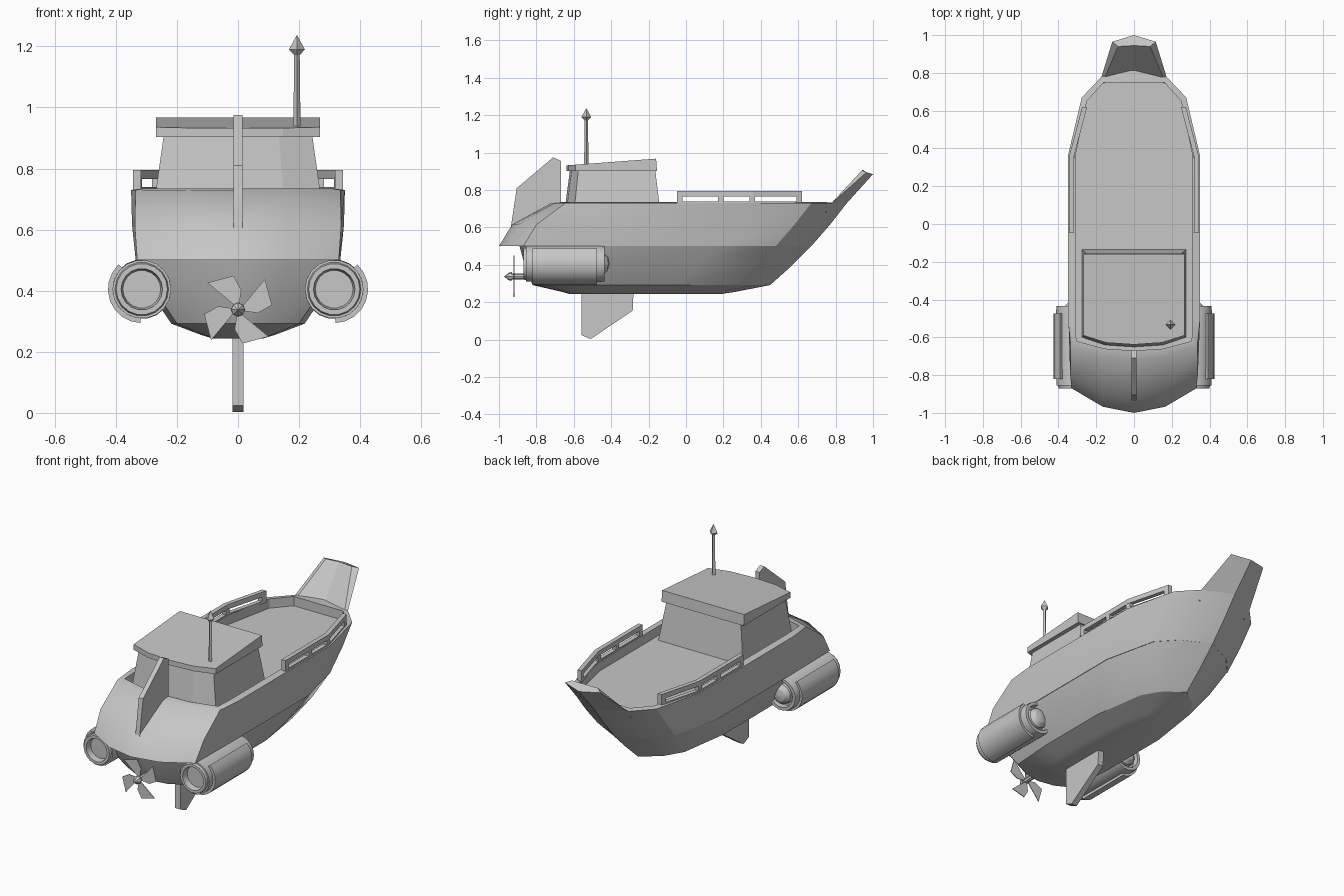
import bpy, bmesh, math

if "Cube" in bpy.data.objects:
    bpy.data.objects.remove(bpy.data.objects["Cube"])

grey = bpy.data.materials.new("hull grey")
grey.diffuse_color = (0.57, 0.57, 0.57, 1)
grey.use_nodes = True
grey.node_tree.nodes["Principled BSDF"].inputs["Base Color"].default_value = grey.diffuse_color


def finish(name, bm, smooth=False, mirror=False):
    bmesh.ops.remove_doubles(bm, verts=bm.verts, dist=0.0005)
    bmesh.ops.recalc_face_normals(bm, faces=bm.faces)
    mesh = bpy.data.meshes.new(name)
    bm.to_mesh(mesh)
    bm.free()
    mesh.materials.append(grey)
    ob = bpy.data.objects.new(name, mesh)
    bpy.context.collection.objects.link(ob)
    if mirror:
        ob.modifiers.new("mirror", 'MIRROR')
    if smooth:
        bpy.ops.object.select_all(action='DESELECT')
        ob.select_set(True)
        bpy.context.view_layer.objects.active = ob
        bpy.ops.object.shade_smooth_by_angle(angle=math.radians(30))
    return ob


def loft(name, rings, closed=False, **kw):
    """Skin equal-length closed rings; cap both ends unless closed on itself."""
    bm = bmesh.new()
    rows = [[bm.verts.new(p) for p in ring] for ring in rings]
    pairs = list(zip(rows, rows[1:] + rows[:1])) if closed else list(zip(rows, rows[1:]))
    n = len(rows[0])
    for a, b in pairs:
        for i in range(n):
            j = (i + 1) % n
            bm.faces.new((a[i], a[j], b[j], b[i]))
    if not closed:
        bm.faces.new(rows[0])
        bm.faces.new(rows[-1])
    return finish(name, bm, **kw)


def side_plate(name, outline, half):
    """Plate with a (y, z) outline, extruded across x."""
    return loft(name, [[(x, y, z) for y, z in outline] for x in (-half, half)])


def both_sides(half):
    """Complete a half plan running from stern centre to bow centre."""
    return half + [(-x, y, z) for x, y, z in half[-2:0:-1]]


def plan(z, w, ys, wc, yc, yb):
    return both_sides([(0, ys, z), (wc * .5, ys + (yc - ys) * .25, z), (wc, yc, z),
                       (w, -.5, z), (w, yb - .5, z), (w * .79, yb - .19, z),
                       (w * .49, yb - .08, z), (0, yb, z)])


def turned(name, profile, cx, cz, n, **kw):
    """Turn an (r, y) profile about an axis parallel to y."""
    return loft(name, [[(cx + r * math.cos(2 * math.pi * i / n), y,
                         cz + r * math.sin(2 * math.pi * i / n)) for i in range(n)]
                       for r, y in profile], **kw)


# Hull: stacked plan outlines, stern overhang, rim and sunken deck
def deck(z):
    return both_sides([(0, -.67, z), (.155, -.66, z), (.305, -.62, z), (.31, -.5, z),
                       (.31, .36, z), (.25, .65, z), (.16, .75, z), (0, .75, z)])


loft("hull", [
    plan(.243, .08, -.62, .07, -.59, .18),
    plan(.255, .12, -.66, .11, -.62, .26),
    plan(.292, .218, -.82, .2, -.75, .45),
    plan(.39, .285, -.86, .265, -.80, .56),
    plan(.50, .332, -.89, .315, -.84, .67),
    plan(.50, .335, -1.0, .33, -.87, .67),
    plan(.615, .347, -.93, .338, -.80, .77),
    plan(.73, .35, -.72, .335, -.645, .86),
    deck(.735), deck(.68)], smooth=True)

# Raised prow
loft("prow", [
    [(.165, .75, .70), (0, .79, .70), (-.165, .75, .70),
     (-.172, .78, .73), (0, .86, .73), (.172, .78, .73)],
    [(.085, .94, .905), (0, .945, .908), (-.085, .94, .905),
     (-.115, .965, .895), (0, 1.0, .885), (.115, .965, .895)]])


# Cabin and sloped roof
def cabin_ring(z, w, yf, yc, ys, rise=0):
    return [(x, y, z + rise * (y - ys)) for x, y in (
        (w, yf), (w, yc), (w * .55, ys + .01), (0, ys),
        (-w * .55, ys + .01), (-w, yc), (-w, yf))]


loft("cabin", [cabin_ring(.67, .277, -.135, -.60, -.652),
               cabin_ring(.91, .243, -.165, -.575, -.62)])
loft("roof", [cabin_ring(.903, .268, -.155, -.59, -.638),
              cabin_ring(.932, .268, -.16, -.59, -.638, .075)])

# Fins above the stern and under the keel
side_plate("stern_fin", [(-.94, .58), (-.905, .81), (-.71, .975), (-.667, .955),
                         (-.667, .70)], .014)
side_plate("keel_fin", [(-.56, .27), (-.56, .025), (-.51, .003), (-.285, .155),
                        (-.28, .27)], .018)


# Antenna with a pointed finial
def square(z, r):
    return [(.193 + r * math.cos(a * math.pi / 2), -.533 + r * math.sin(a * math.pi / 2), z)
            for a in range(4)]


loft("antenna", [square(.92, .012), square(1.172, .009), square(1.19, .026),
                 square(1.236, .001)])

# Handrails: plan path with a bend, on posts
def rail_x(y):
    return .33 if y < .36 else .33 - (y - .36) * .265


def rail_piece(name, ys, z0, z1):
    loft(name, [[(rail_x(y) - .013, y, z0), (rail_x(y) + .013, y, z0),
                 (rail_x(y) + .013, y, z1), (rail_x(y) - .013, y, z1)] for y in ys],
         mirror=True)


rail_piece("rail_bar", (-.048, .36, .62), .766, .795)
rail_piece("rail_base", (-.048, .36, .62), .725, .74)
for y in (-.033, .185, .355, .605):
    rail_piece("rail_post", (y - .015, y + .015), .73, .77)

# Side thrusters with open nozzle, intake dome and outer guard
EX, EZ = .315, .405
turned("thruster", [(.001, -.835), (.062, -.835), (.068, -.87), (.084, -.87),
                    (.088, -.855), (.096, -.855), (.098, -.46), (.094, -.435),
                    (.076, -.435), (.074, -.465), (.062, -.465), (.058, -.44),
                    (.036, -.418), (.001, -.41)], EX, EZ, 18, smooth=True, mirror=True)
arc = []
for i in range(9):
    a = math.radians(-88 + i * 135 / 8)
    arc.append([(EX + r * math.cos(a), y, EZ + r * math.sin(a))
                for r, y in ((.094, -.82), (.111, -.82), (.111, -.475), (.094, -.475))])
loft("thruster_guard", arc, smooth=True, mirror=True)

# Propeller: shaft, hub and four flat blades
turned("propeller_hub", [(.015, -.80), (.015, -.93), (.023, -.93), (.022, -.945),
                         (.001, -.972)], 0, .338, 8)
blade = [(-.10, .088), (-.015, .111), (.011, .065), (.004, .015), (-.012, .015)]
for k in range(4):
    c, s = math.cos(k * math.pi / 2), math.sin(k * math.pi / 2)
    loft("propeller_blade", [[(u * c - v * s, y, .338 + u * s + v * c) for u, v in blade]
                             for y in (-.921, -.917)])
